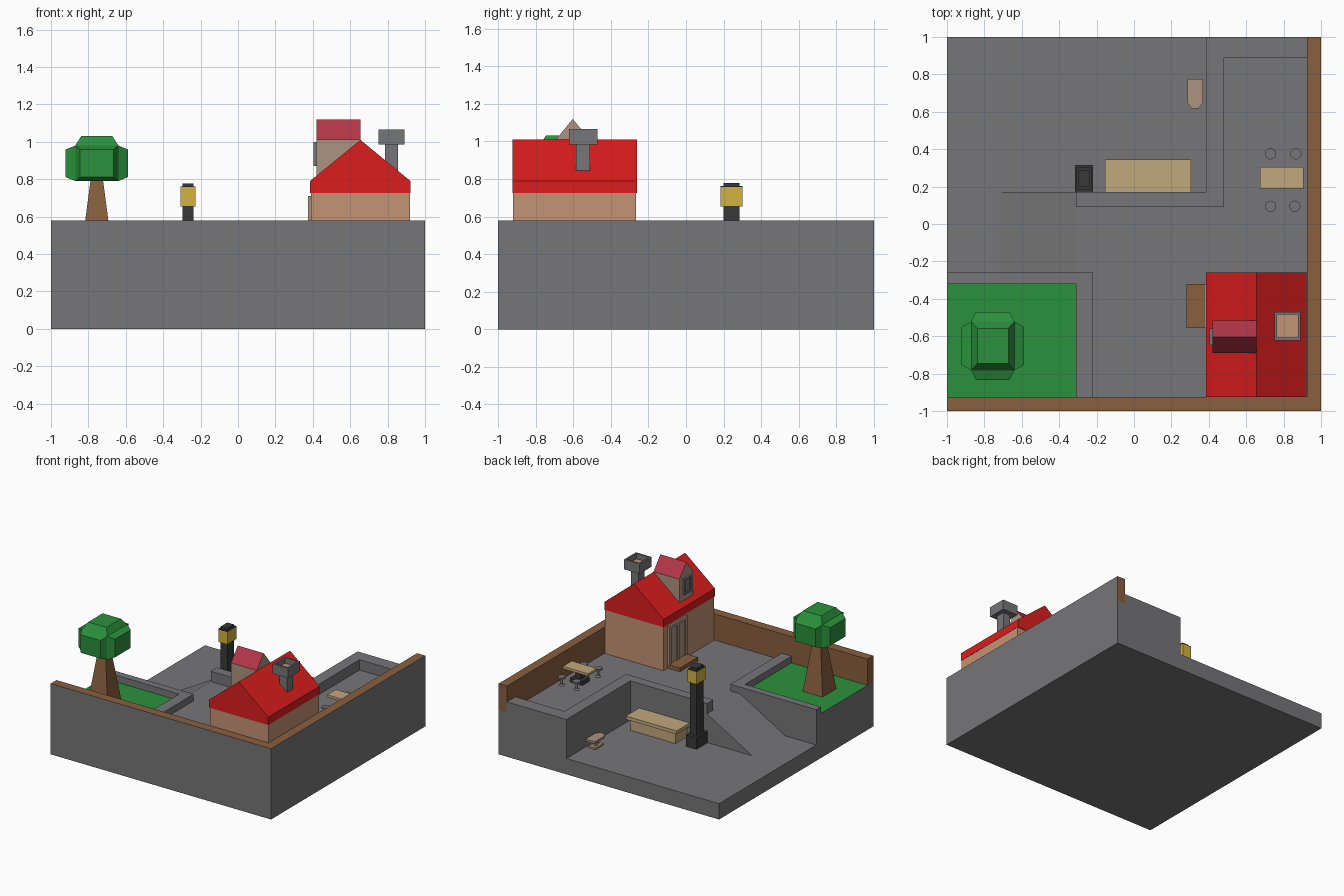
import bpy, bmesh, math
from mathutils import Vector

if "Cube" in bpy.data.objects:
    bpy.data.objects.remove(bpy.data.objects["Cube"])


def colour(name, r, g, b):
    m = bpy.data.materials.new(name)
    m.diffuse_color = [(min(c * 1.04, 255) / 255) ** 2.2 for c in (r, g, b)] + [1]
    m.use_nodes = True
    m.node_tree.nodes["Principled BSDF"].inputs["Base Color"].default_value = m.diffuse_color
    return m


STONE = colour("stone grey", 113, 113, 115)
BROWN = colour("wood brown", 130, 92, 62)
GREEN = colour("leaf green", 45, 138, 60)
RED = colour("roof red", 210, 33, 33)
CLAY = colour("wall clay", 186, 140, 112)
BEIGE = colour("beige", 165, 139, 122)
PINK = colour("dormer pink", 172, 55, 70)
BLACK = colour("iron black", 57, 57, 57)
GOLD = colour("lamp gold", 202, 170, 63)
TAN = colour("light timber", 185, 160, 120)


def finish(name, bm, *mats):
    me = bpy.data.meshes.new(name)
    bm.to_mesh(me)
    bm.free()
    for m in mats:
        me.materials.append(m)
    ob = bpy.data.objects.new(name, me)
    bpy.context.collection.objects.link(ob)
    return ob


def add_box(bm, x0, x1, y0, y1, z0, z1):
    vs = bmesh.ops.create_cube(bm, size=1)["verts"]
    for v in vs:
        v.co = Vector((x0 if v.co.x < 0 else x1, y0 if v.co.y < 0 else y1, z0 if v.co.z < 0 else z1))


def boxes(name, mat, *dims):
    bm = bmesh.new()
    for d in dims:
        add_box(bm, *d)
    return finish(name, bm, mat)


def prism(name, mat, pts, offset):
    """Extrude a planar outline along an offset."""
    bm = bmesh.new()
    f = bm.faces.new([bm.verts.new(p) for p in pts])
    ex = bmesh.ops.extrude_face_region(bm, geom=[f], use_keep_orig=True)["geom"]
    bmesh.ops.translate(bm, vec=offset, verts=[v for v in ex if isinstance(v, bmesh.types.BMVert)])
    bmesh.ops.recalc_face_normals(bm, faces=bm.faces[:])
    return finish(name, bm, mat)


def hull(pts):
    bm = bmesh.new()
    for p in pts:
        bm.verts.new(p)
    bmesh.ops.convex_hull(bm, input=bm.verts[:])
    bmesh.ops.dissolve_limit(bm, angle_limit=0.01, verts=bm.verts[:], edges=bm.edges[:])
    bmesh.ops.recalc_face_normals(bm, faces=bm.faces[:])
    return bm


# Terrain: stepped height field with yard, ramp, terrace, parapets, garden and fence
LOW, UP, FENCE = 0.13, 0.365, 0.58
XS = [-1, -0.72, -0.31, -0.22, 0.385, 0.48, 0.925, 1]
YS = [-1, -0.925, -0.32, -0.26, 0.09, 0.17, 0.89, 1]


def cell(i, j):
    """Left height, right height and top material of a cell."""
    if not (0 <= i < len(XS) - 1 and 0 <= j < len(YS) - 1):
        return 0, 0, 0
    x, y = (XS[i] + XS[i + 1]) / 2, (YS[j] + YS[j + 1]) / 2
    if x > 0.925 or y < -0.925:
        return FENCE, FENCE, 1
    if x < -0.31 and y < -0.32:
        return UP, UP, 2
    if x < -0.22 and y < -0.26:
        return 0.42, 0.42, 0
    if (x > 0.385 and y > 0.89) or (0.385 < x < 0.48 and y > 0.09) or (-0.31 < x < 0.48 and 0.09 < y < 0.17):
        return 0.45, 0.45, 0
    if x > 0.385 or (x > -0.31 and y < 0.17):
        return UP, UP, 0
    if x > -0.72 and y < 0.17:
        return LOW, UP, 0
    return LOW, LOW, 0


bm = bmesh.new()


def face(pts, want, mat):
    f = bm.faces.new([bm.verts.new(p) for p in pts])
    f.normal_update()
    if f.normal.dot(Vector(want)) < 0:
        f.normal_flip()
    f.material_index = mat


def riser(p, q, lo, hi, want, mat):
    if max(hi[0] - lo[0], hi[1] - lo[1]) < 1e-5:
        return
    pts = [(*p, lo[0]), (*q, lo[1]), (*q, hi[1]), (*p, hi[0])]
    face([c for k, c in enumerate(pts) if c != pts[k - 1]], want, mat)


for i in range(len(XS) - 1):
    for j in range(len(YS) - 1):
        x0, x1, y0, y1 = XS[i], XS[i + 1], YS[j], YS[j + 1]
        l, r, mat = cell(i, j)
        face([(x0, y0, l), (x1, y0, r), (x1, y1, r), (x0, y1, l)], (0, 0, 1), mat)
        face([(x0, y0, 0), (x1, y0, 0), (x1, y1, 0), (x0, y1, 0)], (0, 0, -1), 0)
        sides = [((x0, y0), (x0, y1), (l, l), (cell(i - 1, j)[1],) * 2, (-1, 0, 0)),
                 ((x1, y0), (x1, y1), (r, r), (cell(i + 1, j)[0],) * 2, (1, 0, 0)),
                 ((x0, y0), (x1, y0), (l, r), cell(i, j - 1)[:2], (0, -1, 0)),
                 ((x0, y1), (x1, y1), (l, r), cell(i, j + 1)[:2], (0, 1, 0))]
        for p, q, hi, lo, want in sides:
            if mat != 1:
                riser(p, q, lo, hi, want, 0)
            elif lo[0] > 0:                       # inner fence face
                riser(p, q, lo, hi, want, 1)
            else:                                 # outer face, brown only on fence ends
                ends = want in ((-1, 0, 0), (0, 1, 0))
                riser(p, q, lo, (UP, UP), want, 0)
                riser(p, q, (UP, UP), hi, want, 1 if ends else 0)
bmesh.ops.remove_doubles(bm, verts=bm.verts[:], dist=1e-5)
bmesh.ops.dissolve_limit(bm, angle_limit=0.01, verts=bm.verts[:], edges=bm.edges[:], delimit={'MATERIAL'})
finish("terrain", bm, STONE, BROWN, GREEN)

# House
boxes("house_walls", CLAY, (0.39, 0.92, -0.92, -0.265, UP, 0.725))
roof = [(0.385, 0.725), (0.922, 0.725), (0.922, 0.79), (0.655, 1.01), (0.385, 0.79)]
prism("house_roof", RED, [(x, -0.925, z) for x, z in roof], (0, 0.665, 0))
boxes("door_step", BROWN, (0.28, 0.39, -0.555, -0.32, UP, 0.395))
boxes("door_frame", BEIGE, *[(0.374, 0.39, y, y + 0.025, 0.395, 0.71) for y in (-0.555, -0.45, -0.345)],
      (0.374, 0.39, -0.53, -0.345, 0.685, 0.71))
boxes("door_panels", BEIGE, (0.384, 0.39, -0.53, -0.345, 0.395, 0.685))

# Dormer: upward faces are its roof
cy = -0.603
bm = hull([(0.42, cy + s * 0.088, z) for s in (-1, 1) for z in (0.815, 1.012)]
          + [(0.655, cy + s * 0.088, 1.008 + d) for s in (-1, 1) for d in (0, 0.004)]
          + [(0.42, cy, 1.12), (0.655, cy, 1.12)])
for f in bm.faces:
    f.material_index = int(f.normal.z > 0.2)
finish("dormer", bm, BEIGE, PINK)
boxes("dormer_window", STONE, (0.414, 0.42, -0.635, -0.571, 0.885, 0.985),
      *[(0.404, 0.42, y, y + 0.012, 0.87, 1.0) for y in (-0.647, -0.571)],
      *[(0.404, 0.42, -0.635, -0.571, z, z + 0.015) for z in (0.87, 0.985)])

# Chimney with hollow cap
boxes("chimney_shaft", STONE, (0.787, 0.855, -0.585, -0.51, 0.845, 0.985))
bm = bmesh.new()
add_box(bm, 0.75, 0.89, -0.622, -0.47, 0.985, 1.067)
top = max(bm.faces, key=lambda f: f.calc_center_median().z)
bmesh.ops.inset_region(bm, faces=[top], thickness=0.02)
ex = bmesh.ops.extrude_discrete_faces(bm, faces=[top])["faces"][0]
bmesh.ops.translate(bm, vec=(0, 0, -0.045), verts=ex.verts[:])
ex.material_index = 1
bmesh.ops.recalc_face_normals(bm, faces=bm.faces[:])
finish("chimney_cap", bm, STONE, CLAY)

# Tree
tx, ty = -0.755, -0.652
finish("tree_trunk", hull([(tx + a * h, ty + b * h, z) for a in (-1, 1) for b in (-1, 1)
                           for h, z in ((0.09, UP), (0.034, 0.79))]), BROWN)
bm = bmesh.new()
add_box(bm, tx - 0.115, tx + 0.115, ty - 0.13, ty + 0.13, 0.79, 0.98)
bm.normal_update()
lobes = [f for f in bm.faces if f.normal.z > -0.5]
for f in bmesh.ops.extrude_discrete_faces(bm, faces=lobes)["faces"]:
    c, n = f.calc_center_median(), f.normal.copy()
    for v in f.verts:
        v.co = c + (v.co - c) * (0.72 if n.z > 0.5 else 0.78) + n * 0.051
bmesh.ops.recalc_face_normals(bm, faces=bm.faces[:])
finish("tree_leaves", bm, GREEN)

# Street lamp
lx, ly = -0.267, 0.243


def centred(hx, hy, z0, z1):
    return (lx - hx, lx + hx, ly - hy, ly + hy, z0, z1)


boxes("lamp_post", BLACK, centred(0.048, 0.072, LOW, 0.225), centred(0.03, 0.043, 0.225, 0.655),
      centred(0.041, 0.059, 0.757, 0.762), centred(0.03, 0.043, 0.762, 0.778))
boxes("lamp_glass", GOLD, centred(0.041, 0.059, 0.655, 0.757))

# Yard bench
boxes("yard_bench", TAN, (-0.155, 0.305, 0.172, 0.345, 0.222, 0.25), (-0.13, 0.28, 0.172, 0.32, LOW, 0.222))

# Yard seat with chamfered front
seat = [(0.285, 0.775), (0.285, 0.65), (0.307, 0.617), (0.347, 0.617), (0.37, 0.65), (0.37, 0.775)]
prism("yard_seat", BEIGE, [(x, y, 0.19) for x, y in seat], (0, 0, 0.018))
boxes("yard_seat_base", BEIGE, (0.315, 0.34, 0.68, 0.72, 0.145, 0.19), (0.295, 0.36, 0.65, 0.75, LOW, 0.145))

# Terrace table
boxes("terrace_table_top", TAN, (0.675, 0.905, 0.19, 0.305, 0.462, 0.482))
boxes("terrace_table_base", BLACK, (0.765, 0.815, 0.225, 0.27, 0.4, 0.462), (0.735, 0.845, 0.2, 0.295, UP, 0.4))

# Terrace stools
for k, (x, y) in enumerate([(0.73, 0.375), (0.865, 0.375), (0.73, 0.095), (0.86, 0.095)]):
    bm = bmesh.new()
    for r0, r1, z0, z1 in ((0.022, 0.012, UP, 0.377), (0.01, 0.01, 0.377, 0.422), (0.03, 0.03, 0.422, 0.437)):
        vs = bmesh.ops.create_cone(bm, cap_ends=True, segments=14, radius1=r0, radius2=r1, depth=z1 - z0)["verts"]
        bmesh.ops.translate(bm, vec=(x, y, (z0 + z1) / 2), verts=vs)
    finish("terrace_stool_%d" % (k + 1), bm, STONE)
